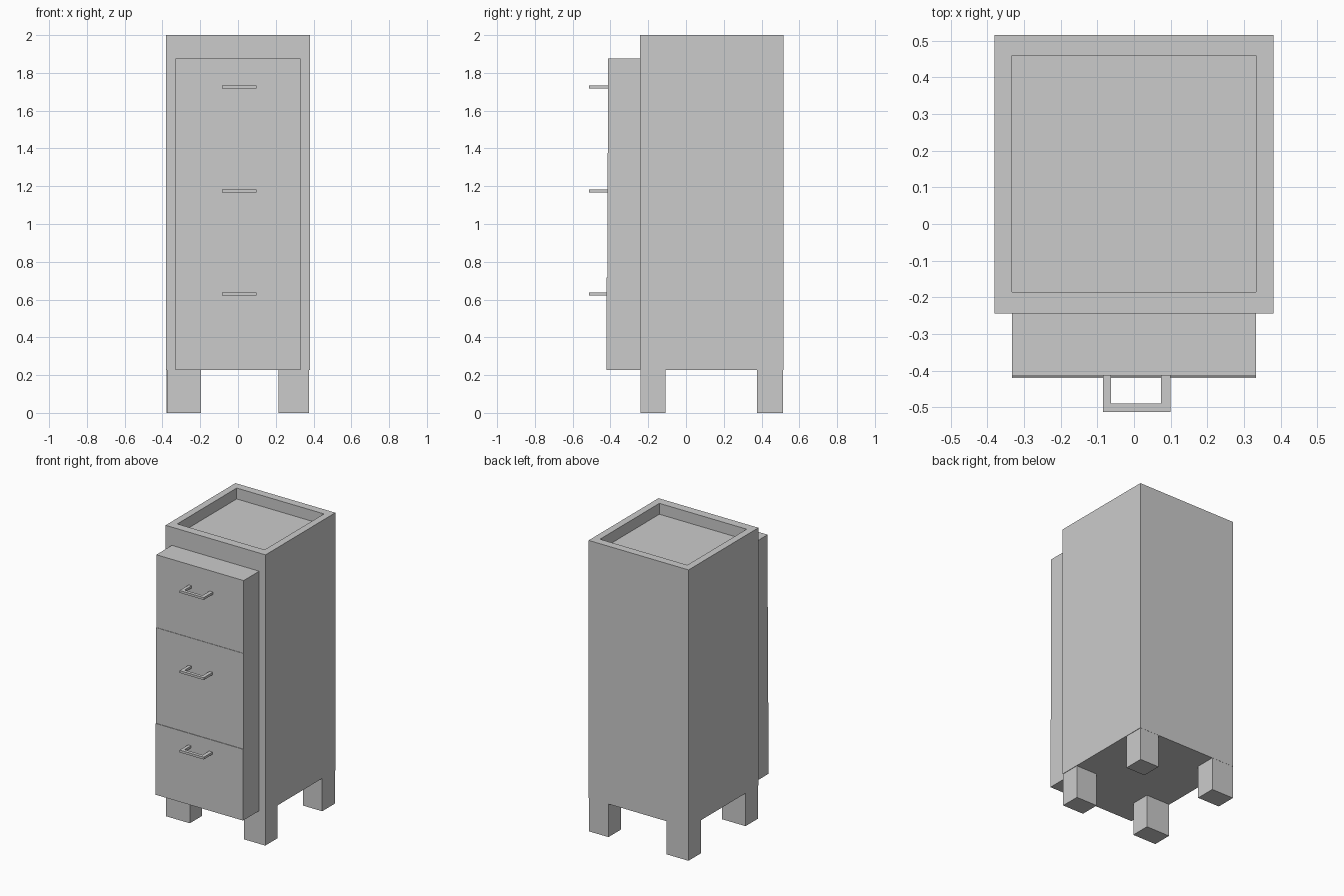
import bpy, bmesh

if "Cube" in bpy.data.objects:
    bpy.data.objects.remove(bpy.data.objects["Cube"])


def finish(name, bm):
    bmesh.ops.recalc_face_normals(bm, faces=bm.faces)
    mesh = bpy.data.meshes.new(name)
    bm.to_mesh(mesh)
    bm.free()
    obj = bpy.data.objects.new(name, mesh)
    bpy.context.collection.objects.link(obj)
    return obj


def box_mesh(x0, x1, y0, y1, z0, z1):
    bm = bmesh.new()
    bmesh.ops.create_cube(bm, size=1)
    for v in bm.verts:
        v.co = (x1 if v.co.x > 0 else x0,
                y1 if v.co.y > 0 else y0,
                z1 if v.co.z > 0 else z0)
    return bm


def box(name, *bounds):
    return finish(name, box_mesh(*bounds))


# Cabinet body with a shallow tray sunk into the top
bm = box_mesh(-0.38, 0.38, -0.244, 0.515, 0.228, 2.0)
bm.normal_update()
top = max(bm.faces, key=lambda f: f.calc_center_median().z)
bmesh.ops.inset_region(bm, faces=[top], thickness=0.05)
for v in top.verts:
    v.co.x = 0.332 if v.co.x > 0 else -0.332
    v.co.y = 0.46 if v.co.y > 0.1 else -0.185
floor = bmesh.ops.extrude_discrete_faces(bm, faces=[top])["faces"][0]
for v in floor.verts:
    v.co.z = 1.925
finish("cabinet_body", bm)

# Drawers, each standing slightly further forward towards the bottom
drawers = [("top", -0.413, 1.375, 1.875, 1.726),
           ("middle", -0.416, 0.718, 1.375, 1.175),
           ("bottom", -0.42, 0.228, 0.718, 0.629)]
for label, front, z0, z1, handle_z in drawers:
    box(label + "_drawer", -0.332, 0.332, front, -0.2, z0, z1)

    # U-shaped flat pull handle
    outline = [(-0.085, -0.405), (-0.085, -0.513), (0.099, -0.513), (0.099, -0.405),
               (0.074, -0.405), (0.074, -0.49), (-0.063, -0.49), (-0.063, -0.405)]
    bm = bmesh.new()
    face = bm.faces.new([bm.verts.new((x, y, handle_z - 0.008)) for x, y in outline])
    ext = bmesh.ops.extrude_face_region(bm, geom=[face])["geom"]
    bmesh.ops.translate(bm, vec=(0, 0, 0.016),
                        verts=[g for g in ext if isinstance(g, bmesh.types.BMVert)])
    finish(label + "_drawer_handle", bm)

# Four block legs of slightly uneven width
legs = [("front_left_leg", -0.377, -0.197, -0.242, -0.108),
        ("front_right_leg", 0.215, 0.377, -0.242, -0.108),
        ("back_left_leg", -0.379, -0.21, 0.376, 0.514),
        ("back_right_leg", 0.23, 0.377, 0.376, 0.514)]
for name, x0, x1, y0, y1 in legs:
    box(name, x0, x1, y0, y1, 0.0, 0.24)
